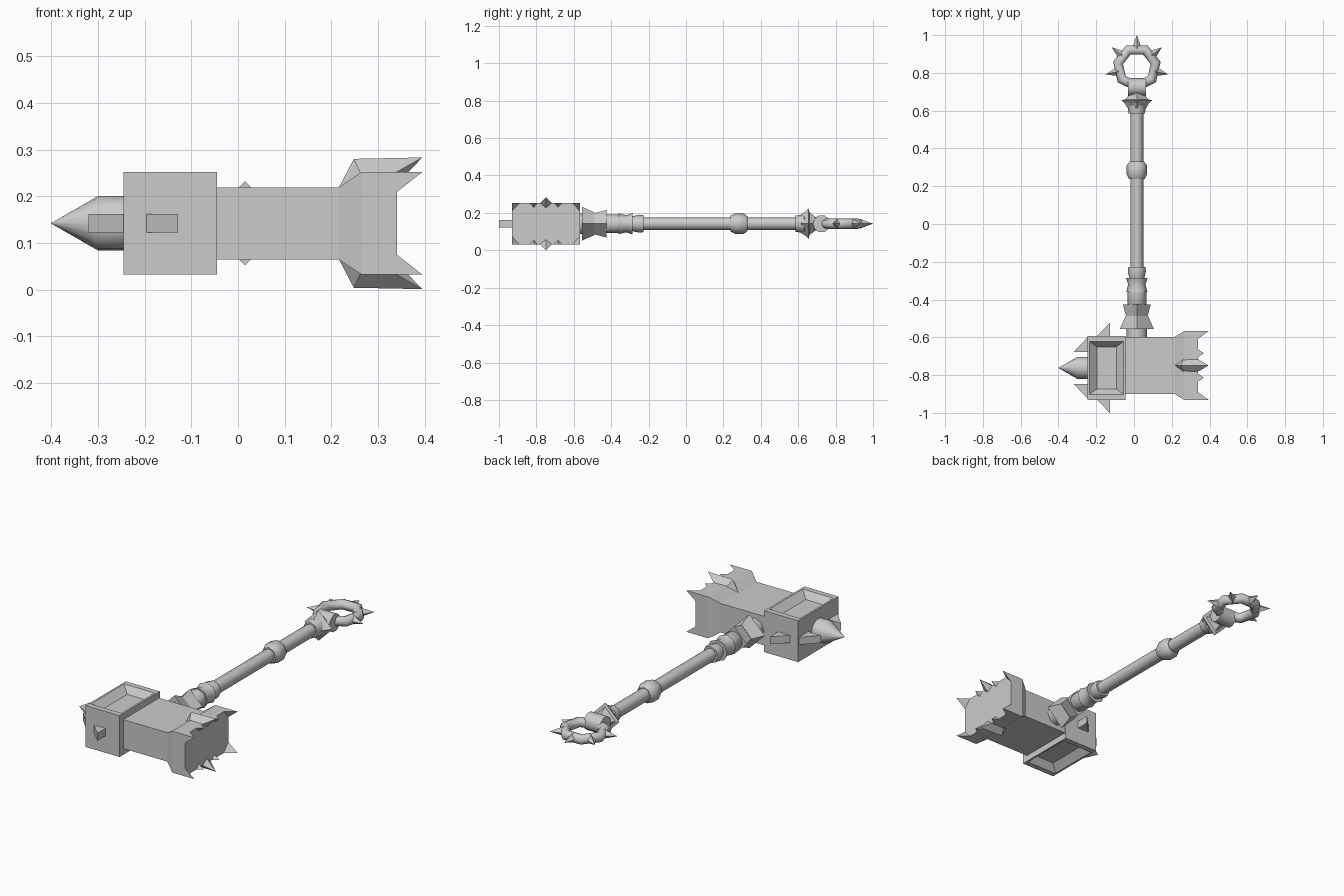
import bpy, bmesh, math
from mathutils import Vector, Matrix

if "Cube" in bpy.data.objects:
    bpy.data.objects.remove(bpy.data.objects["Cube"])

CX, CZ = 0.015, 0.142      # handle axis
HY, BY = -0.749, -0.762    # head and band centre lines


def make(name, verts, faces=None, smooth=None):
    """Mesh from faces, or the convex hull of the points."""
    bm = bmesh.new()
    vs = [bm.verts.new(v) for v in verts]
    if faces:
        for f in faces:
            bm.faces.new([vs[i] for i in f])
    else:
        r = bmesh.ops.convex_hull(bm, input=vs)
        junk = set(r["geom_interior"]) | set(r["geom_unused"])
        bmesh.ops.delete(bm, geom=[v for v in junk if isinstance(v, bmesh.types.BMVert)], context='VERTS')
    bmesh.ops.recalc_face_normals(bm, faces=bm.faces)
    me = bpy.data.meshes.new(name)
    bm.to_mesh(me)
    bm.free()
    ob = bpy.data.objects.new(name, me)
    bpy.context.collection.objects.link(ob)
    if smooth:
        bpy.context.view_layer.objects.active = ob
        ob.select_set(True)
        bpy.ops.object.shade_smooth_by_angle(angle=math.radians(smooth))
        ob.select_set(False)
    return ob


def loft(name, rings, smooth=None):
    """Skin equal-length loops of points and cap both ends."""
    n = len(rings[0])
    faces = [(k*n + i, k*n + (i+1) % n, (k+1)*n + (i+1) % n, (k+1)*n + i)
             for k in range(len(rings) - 1) for i in range(n)]
    last = (len(rings) - 1) * n
    faces += [tuple(range(n)), tuple(range(last, last + n))]
    return make(name, [p for r in rings for p in r], faces, smooth)


def turned(name, profile, sides, axis='Y', at=(CX, 0, CZ), smooth=None):
    """Lathe (position, radius) pairs along an axis."""
    rings = []
    for p, r in profile:
        ring = []
        for i in range(sides):
            a = 2 * math.pi * i / sides
            u, w = r * math.cos(a), r * math.sin(a)
            ring.append(Vector(at) + Vector((u, p, w) if axis == 'Y' else (p, u, w)))
        rings.append(ring)
    return loft(name, rings, smooth)


# Shaft with round collars
turned("shaft", [(-.62, .055), (-.55, .055), (-.55, .042), (-.44, .042), (-.43, .05), (-.36, .05),
                 (-.36, .056), (-.32, .046), (-.285, .057), (-.285, .04), (-.25, .048),
                 (-.227, .045), (-.227, .034), (.238, .034), (.238, .042), (.262, .054),
                 (.31, .054), (.33, .038), (.33, .034), (.585, .034), (.585, .043),
                 (.63, .05), (.645, .035), (.70, .035)], 8, smooth=50)

# Square flared collars, corners pointing up
turned("lower_collar", [(-.555, .09), (-.488, .06)], 4)
turned("upper_collar", [(-.488, .057), (-.425, .074)], 4)
turned("pommel_collar", [(.615, .05), (.64, .065), (.655, .082), (.66, .06), (.70, .03)], 4)

# Eyelet holding the ring
turned("ring_eyelet", [(-.048, .047), (.048, .047)], 10, 'X', (CX, .725, CZ), 40)

# Seven-sided pommel ring with spikes
RC, MAJ, MIN, N, M = Vector((CX, .83, CZ)), .102, .027, 7, 8
pts, fcs = [], []
for i in range(N):
    a = -math.pi/2 + 2*math.pi*i/N
    for j in range(M):
        b = 2*math.pi*j/M
        r = MAJ + MIN*math.cos(b)
        pts.append(RC + Vector((r*math.cos(a), r*math.sin(a), MIN*math.sin(b))))
        k = (i+1) % N
        fcs.append((i*M+j, k*M+j, k*M+(j+1) % M, i*M+(j+1) % M))
make("pommel_ring", pts, fcs, 50)
for i in range(-2, 3):
    rot = Matrix.Rotation(2*math.pi*i/N, 3, 'Z')
    spike = [(0, .17, 0)] + [(.026*c, .1, .026*s) for c, s in ((1, 0), (0, 1), (-1, 0), (0, -1))]
    make("ring_spike", [RC + rot @ Vector(p) for p in spike])


def rect(x, hy, hz, cy=HY):
    return [(x, cy + s*hy, CZ + t*hz) for s, t in ((-1, -1), (1, -1), (1, 1), (-1, 1))]


# Hammer head with flared striking end
loft("head_body", [rect(-.06, .151, .077), rect(.215, .151, .077),
                   rect(.265, .182, .11), rect(.34, .182, .11)])

for t in (-1, 1):
    for s in (-1, 1):
        # Corner teeth of the striking face
        make("corner_tooth", [(x, HY + s*y, CZ + t*z) for x, y, z in
             ((.34, .182, .11), (.34, .142, .11), (.34, .182, .067), (.395, .182, .11))])
        # Small edge teeth
        make("edge_tooth", [(x, HY + s*y, CZ + t*z) for x, y, z in
             ((.34, .085, .11), (.34, .045, .11), (.34, .065, .087), (.37, .065, .11))])
    # Ridged fin above and below the striking end
    make("head_fin", [(x, HY + y, CZ + t*z) for x, y, z in
         ((.215, 0, .075), (.248, 0, .138), (.395, 0, .141), (.262, .032, .108),
          (.262, -.032, .108), (.34, .032, .11), (.34, -.032, .11), (.34, 0, .085))])


def frame(hx, hy, z):
    return [(-.145 + s*hx, BY + t*hy, CZ + z) for s, t in ((-1, -1), (1, -1), (1, 1), (-1, 1))]


# Rear band with a bevelled recess on top and bottom
loft("rear_band", [frame(.052, .112, -.075), frame(.09, .14, -.11), frame(.1, .169, -.11),
                   frame(.1, .169, .11), frame(.09, .14, .11), frame(.052, .112, .075)])

# Rear cone spike
turned("rear_spike", [(-.24, .058), (-.3, .058), (-.4, .0005)], 16, 'X', (0, BY, CZ), 40)

# Wedge spikes on the sides and back of the band
for s in (-1, 1):
    for name, tri in (("side_wedge", ((-.2, .165), (-.128, .165), (-.128, .238))),
                      ("back_wedge", ((-.32, .084), (-.243, .084), (-.243, .165)))):
        make(name, [(x, BY + s*y, CZ + z) for x, y in tri for z in (-.02, .02)])
